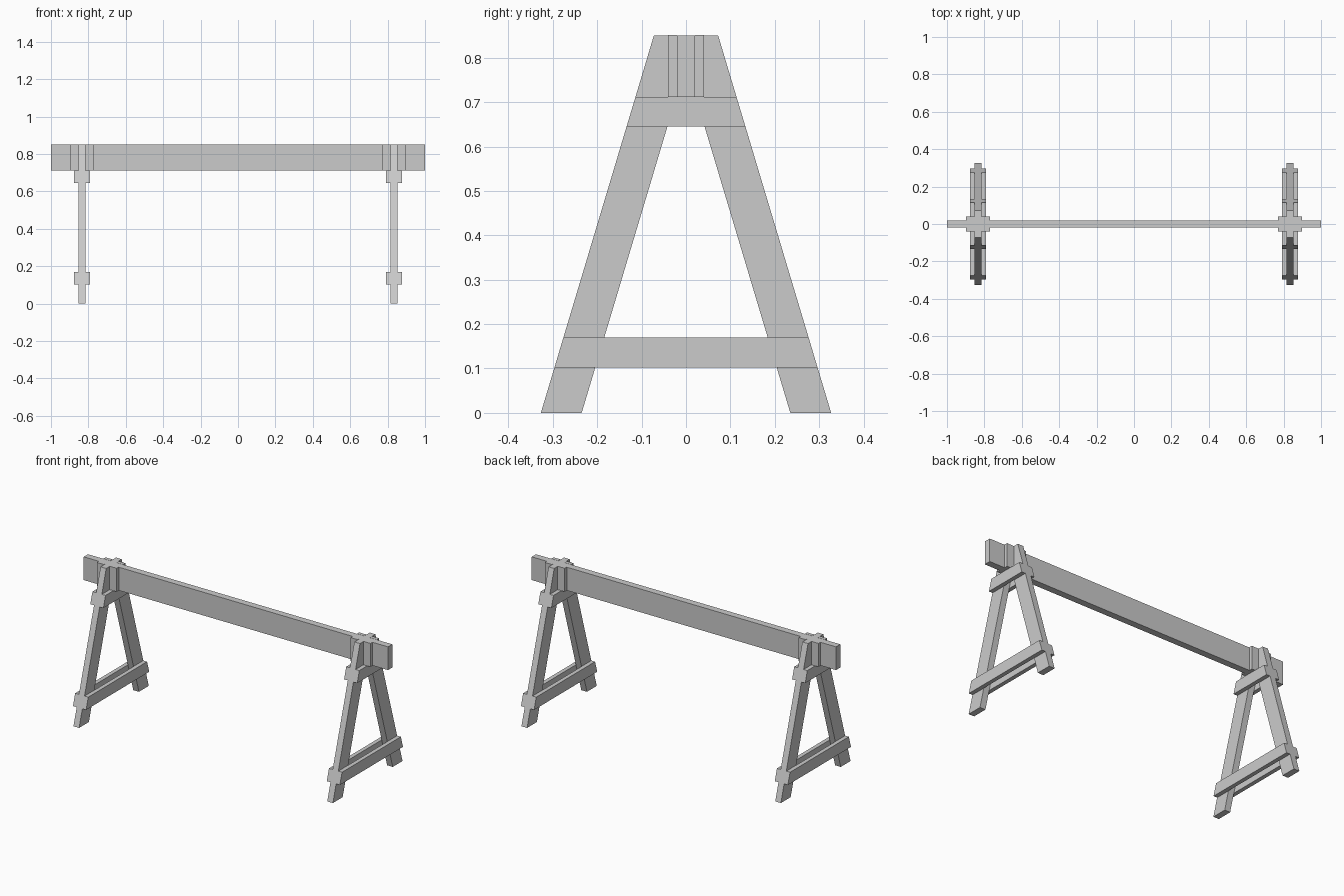
import bpy

if "Cube" in bpy.data.objects:
    bpy.data.objects.remove(bpy.data.objects["Cube"])

LEG_X = 0.834            # centre of each trestle
LEG_H = 0.0185           # half leg thickness
RAIL_H = 0.043           # half width over both rails
BEAM_Y = 0.02            # half beam thickness
BEAM_Z, TOP = 0.712, 0.85
OUT, INN, SLOPE = 0.327, 0.235, 0.2995   # leg foot edges and lean


def prism(name, profile, x0, x1):
    """Extrude a (y, z) outline along x from x0 to x1."""
    if sum(a[0] * b[1] - b[0] * a[1] for a, b in zip(profile, profile[1:] + profile[:1])) < 0:
        profile = profile[::-1]
    n = len(profile)
    verts = [(x, y, z) for x in (x0, x1) for y, z in profile]
    faces = [tuple(reversed(range(n))), tuple(range(n, 2 * n))]
    faces += [(i, (i + 1) % n, n + (i + 1) % n, n + i) for i in range(n)]
    mesh = bpy.data.meshes.new(name)
    mesh.from_pydata(verts, [], faces)
    obj = bpy.data.objects.new(name, mesh)
    bpy.context.collection.objects.link(obj)
    return obj


def rect(y0, y1, z0, z1):
    return [(y0, z0), (y1, z0), (y1, z1), (y0, z1)]


def rail_profile(z0, z1):
    a, b = OUT - SLOPE * z0, OUT - SLOPE * z1
    return [(-a, z0), (a, z0), (b, z1), (-b, z1)]


# Long top beam
prism("beam", rect(-BEAM_Y, BEAM_Y, BEAM_Z, TOP), -1, 1)

# Leg outline, cut upright where it meets the beam
leg = [(INN, 0), (OUT, 0), (OUT - SLOPE * TOP, TOP), (BEAM_Y, TOP),
       (BEAM_Y, (INN - BEAM_Y) / SLOPE)]

for end, cx in (("left", -LEG_X), ("right", LEG_X)):
    for side, s in (("front", -1), ("back", 1)):
        # Splayed leg
        prism(f"{end}_{side}_leg", [(s * y, z) for y, z in leg], cx - LEG_H, cx + LEG_H)
        # Cleats on the beam that pinch the leg
        cleat = rect(*sorted((s * BEAM_Y, s * 0.04)), BEAM_Z, TOP + 0.001)
        prism(f"{end}_{side}_cleat_a", cleat, cx - 0.065, cx - LEG_H)
        prism(f"{end}_{side}_cleat_b", cleat, cx + LEG_H, cx + 0.065)
    # Paired cross rails on both faces of the legs
    for level, z0, z1 in (("lower", 0.102, 0.17), ("upper", 0.645, BEAM_Z)):
        prism(f"{end}_{level}_rail_a", rail_profile(z0, z1), cx - RAIL_H, cx - LEG_H)
        prism(f"{end}_{level}_rail_b", rail_profile(z0, z1), cx + LEG_H, cx + RAIL_H)
